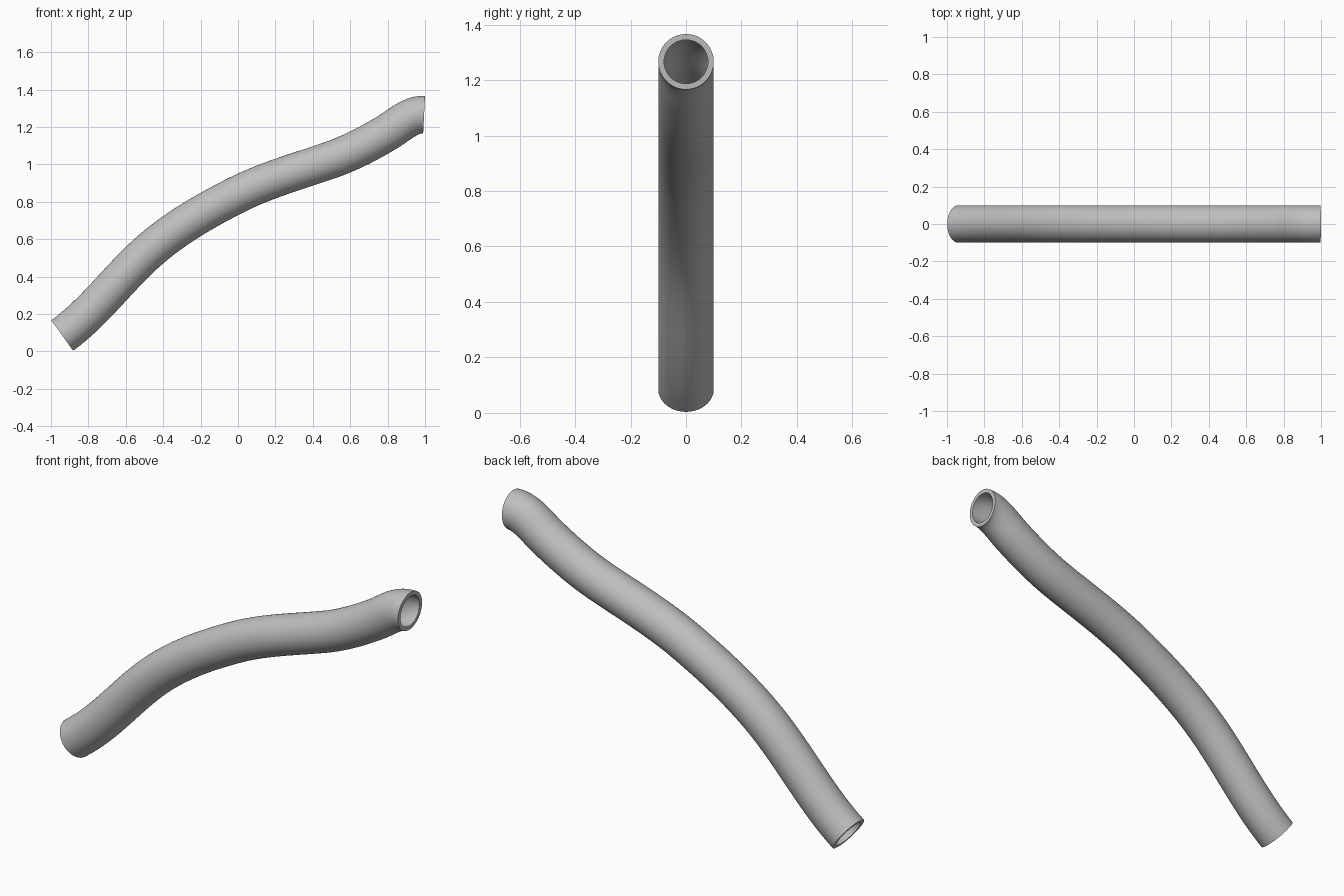
import bpy, bmesh, math
from mathutils import Vector
from mathutils.geometry import interpolate_bezier

if "Cube" in bpy.data.objects:
    bpy.data.objects.remove(bpy.data.objects["Cube"])

OUTER, INNER, SIDES, STEPS = 0.1, 0.079, 64, 16

# Centreline anchors: x, z, slope
anchors = [(-0.94, 0.085, 0.72), (-0.5, 0.515, 0.92), (0, 0.84, 0.5),
           (0.5, 1.025, 0.35), (0.8, 1.172, 0.6), (0.995, 1.266, -0.05)]

path = []
for (x0, z0, s0), (x1, z1, s1) in zip(anchors, anchors[1:]):
    a, b = Vector((x0, 0, z0)), Vector((x1, 0, z1))
    reach = (b - a).length / 3
    h0 = a + Vector((1, 0, s0)).normalized() * reach
    h1 = b - Vector((1, 0, s1)).normalized() * reach
    path += interpolate_bezier(a, h0, h1, b, STEPS)[:-1]
path.append(b)


def tangent(i):
    if i == 0:
        return Vector((1, 0, anchors[0][2])).normalized()
    if i == len(path) - 1:
        return Vector((1, 0, anchors[-1][2])).normalized()
    return (path[i + 1] - path[i - 1]).normalized()


def sweep(bm, radius):
    """Rings of vertices that follow the path."""
    rings = []
    for i, centre in enumerate(path):
        t = tangent(i)
        up = Vector((-t.z, 0, t.x))
        side = Vector((0, 1, 0))
        angles = [2 * math.pi * k / SIDES for k in range(SIDES)]
        rings.append([bm.verts.new(centre + radius * (math.cos(a) * up + math.sin(a) * side))
                      for a in angles])
    return rings


def bridge(bm, r0, r1):
    for k in range(SIDES):
        n = (k + 1) % SIDES
        bm.faces.new((r0[k], r0[n], r1[n], r1[k]))


# Outer wall, bore and the two annular ends
bm = bmesh.new()
outer, inner = sweep(bm, OUTER), sweep(bm, INNER)
for wall in (outer, inner):
    for r0, r1 in zip(wall, wall[1:]):
        bridge(bm, r0, r1)
for end in (0, -1):
    bridge(bm, outer[end], inner[end])
bmesh.ops.recalc_face_normals(bm, faces=bm.faces)
mesh = bpy.data.meshes.new("bent_pipe")
bm.to_mesh(mesh)
bm.free()

pipe = bpy.data.objects.new("bent_pipe", mesh)
bpy.context.collection.objects.link(pipe)

# Plain grey finish
grey = bpy.data.materials.new("plain_grey")
grey.use_nodes = True
colour = (0.52, 0.52, 0.52, 1)
grey.diffuse_color = colour
grey.node_tree.nodes["Principled BSDF"].inputs["Base Color"].default_value = colour
mesh.materials.append(grey)

# Smooth walls with crisp end rims
bpy.ops.object.select_all(action='DESELECT')
pipe.select_set(True)
bpy.context.view_layer.objects.active = pipe
bpy.ops.object.shade_smooth_by_angle(angle=math.radians(40))
